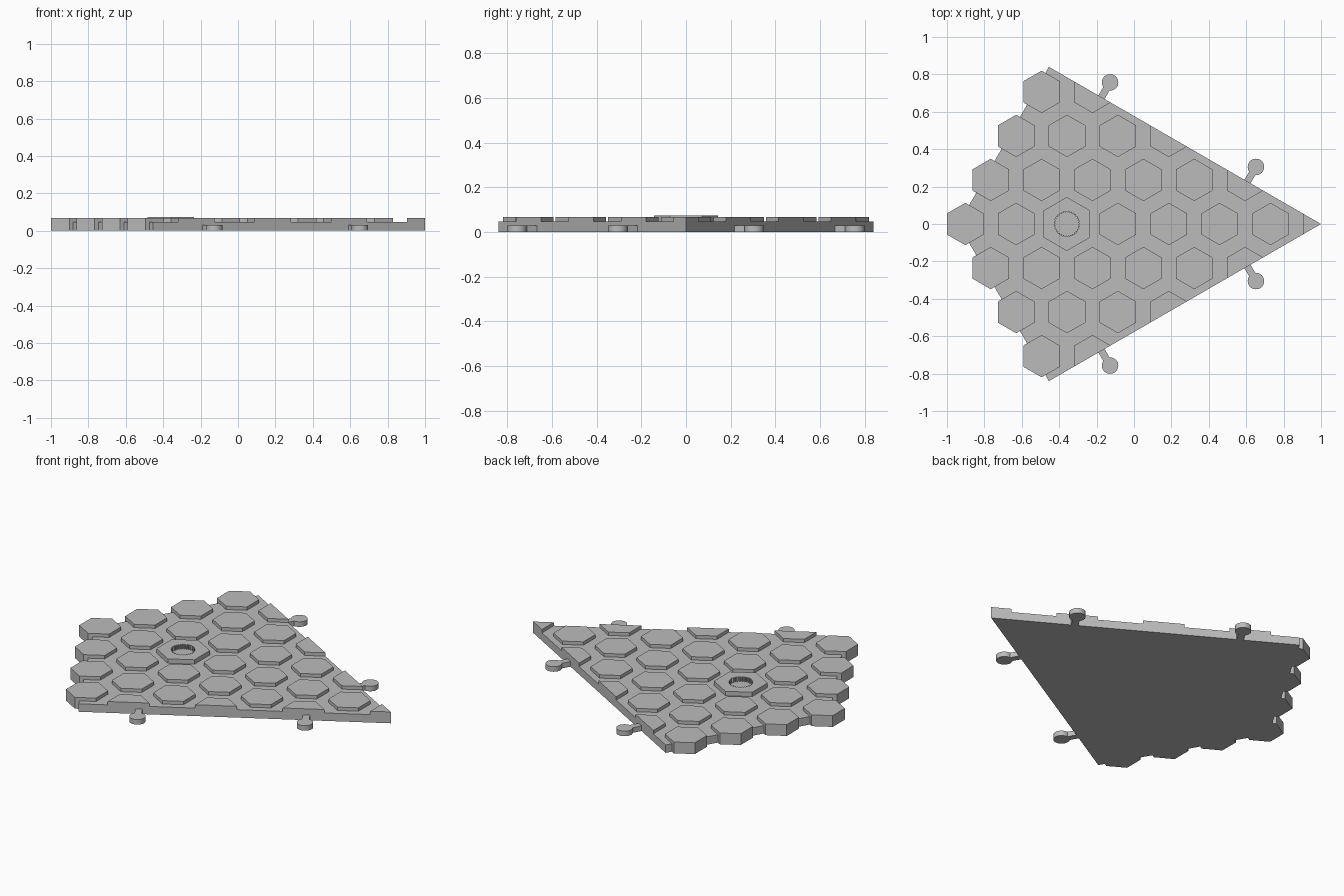
import bpy, bmesh
from math import cos, sin, pi, radians, sqrt
from mathutils import Vector

cube = bpy.data.objects.get("Cube")
if cube:
    bpy.data.objects.remove(cube)

APEX = Vector((1, 0, 0))
BASE_TOP, TILE_TOP, HUB_TOP = 0.047, 0.067, 0.073
STEP, ROW, FIRST = 0.272, 0.2355, -0.902
TILE_R, HUB_R, HUB_X = 0.113, 0.144, -0.359

grey = bpy.data.materials.new("plain grey")
grey.use_nodes = True
grey.diffuse_color = (0.5, 0.5, 0.5, 1)
grey.node_tree.nodes["Principled BSDF"].inputs["Base Color"].default_value = (0.5, 0.5, 0.5, 1)


def ring(x, y, r, n, turn=0.0):
    return [(x + r * cos(turn + 2 * pi * i / n), y + r * sin(turn + 2 * pi * i / n)) for i in range(n)]


def hexagon(x, y, r):
    return ring(x, y, r, 6, pi / 6)


def prism(bm, points, z0, z1, clip=False):
    """Extrude an outline upward, optionally trimmed along the two long edges."""
    part = bmesh.new()
    part.faces.new([part.verts.new((x, y, z0)) for x, y in points])
    if clip:
        for side in (1, -1):
            bmesh.ops.bisect_plane(part, geom=part.verts[:] + part.edges[:] + part.faces[:],
                                   plane_co=APEX, plane_no=(0.5, side * sqrt(3) / 2, 0),
                                   clear_outer=True)
    if part.faces:
        out = bmesh.ops.extrude_face_region(part, geom=part.faces[:])
        top = [v for v in out["geom"] if isinstance(v, bmesh.types.BMVert)]
        bmesh.ops.translate(part, verts=top, vec=(0, 0, z1 - z0))
        bmesh.ops.recalc_face_normals(part, faces=part.faces[:])
        temp = bpy.data.meshes.new("temp")
        part.to_mesh(temp)
        bm.from_mesh(temp)
        bpy.data.meshes.remove(temp)
    part.free()


def finish(name, bm):
    mesh = bpy.data.meshes.new(name)
    bm.to_mesh(mesh)
    bm.free()
    mesh.materials.append(grey)
    obj = bpy.data.objects.new(name, mesh)
    bpy.context.collection.objects.link(obj)
    return obj


# Kite-shaped base plate
bm = bmesh.new()
prism(bm, [(1, 0), (-0.455, 0.84), (-0.94, 0), (-0.455, -0.84)], 0, BASE_TOP)
finish("base_plate", bm)

# Hexagon tiles: the outer ones overhang the left edges and reach the ground
edge_tiles, inner_tiles = bmesh.new(), bmesh.new()
for row in range(-3, 4):
    for col in range(8 - abs(row)):
        x, y = FIRST + STEP * (col + abs(row) / 2), ROW * row
        if col == 0:
            prism(edge_tiles, hexagon(x, y, TILE_R), 0, TILE_TOP)
        elif not (row == 0 and col == 2):
            prism(inner_tiles, hexagon(x, y, TILE_R), BASE_TOP, TILE_TOP, clip=True)
finish("edge_tiles", edge_tiles)
finish("inner_tiles", inner_tiles)

# Raised hub tile with a toothed round socket
bm = bmesh.new()
prism(bm, hexagon(HUB_X, 0, HUB_R), BASE_TOP, HUB_TOP)
hub = finish("hub_tile", bm)
teeth = 32
outline = []
for i in range(4 * teeth):
    r = 0.068 if i % 4 < 2 else 0.061
    a = 2 * pi * i / (4 * teeth)
    outline.append((HUB_X + r * cos(a), r * sin(a)))
bm = bmesh.new()
prism(bm, outline, 0.03, 0.1)
cutter = finish("socket_cutter", bm)
cutter.hide_render = True
cutter.hide_set(True)
cut = hub.modifiers.new("socket", "BOOLEAN")
cut.operation, cut.solver, cut.object = "DIFFERENCE", "EXACT", cutter

# Connector pegs: a round head on a narrow neck, mirrored front to back
for place, hx, hy in (("tip", 0.652, 0.305), ("wide", -0.128, 0.757)):
    for side_name, s in (("back", 1), ("front", -1)):
        bm = bmesh.new()
        prism(bm, ring(hx, s * hy, 0.044, 32), 0, 0.03)
        out = Vector((cos(radians(60)), s * sin(radians(60))))
        across = Vector((-out.y, out.x)) * 0.019
        head = Vector((hx, s * hy))
        foot = head - out * 0.1
        near = head - out * 0.03
        prism(bm, [foot - across, near - across, near + across, foot + across], 0, 0.03)
        peg = finish(f"{side_name}_{place}_peg", bm)
        bpy.ops.object.select_all(action="DESELECT")
        peg.select_set(True)
        bpy.context.view_layer.objects.active = peg
        bpy.ops.object.shade_smooth_by_angle(angle=radians(30))
